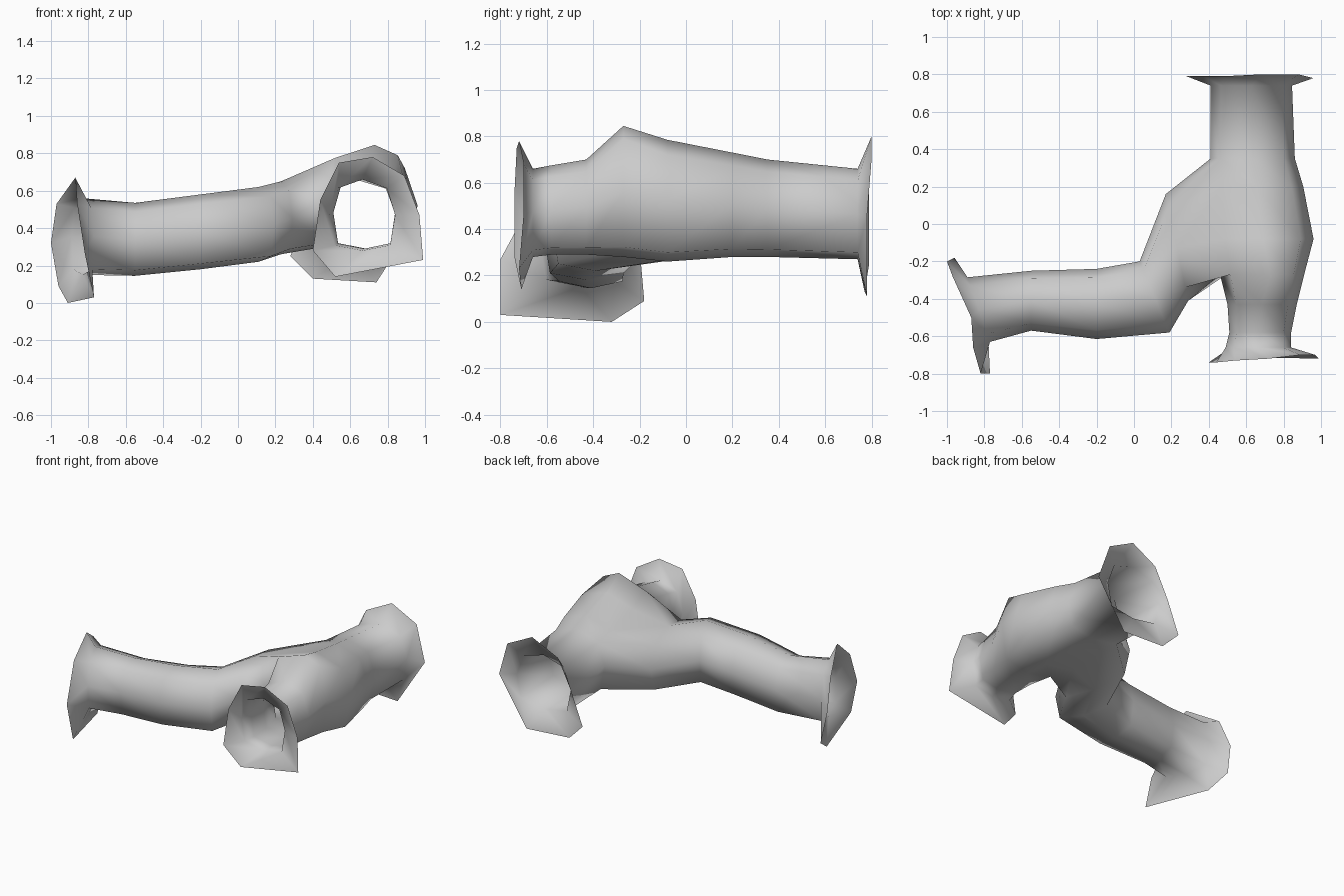
import bpy, bmesh
from math import cos, sin, pi
from mathutils import Vector

if "Cube" in bpy.data.objects:
    bpy.data.objects.remove(bpy.data.objects["Cube"])

N = 8
bm = bmesh.new()


def ring(points):
    return [bm.verts.new(p) for p in points]


def oval(a, b, z0, z1):
    # eight-sided section from plan point b to a and z0 to z1, with fuller lower corners
    a, b = Vector((*a, 0)), Vector((*b, 0))
    mid, half = (a + b) / 2, (a - b) / 2
    zc, zr = (z0 + z1) / 2, (z1 - z0) / 2
    pts = []
    for i in range(N):
        t = 2 * pi * i / N
        k = 1.0 if i % 2 == 0 else (1.06 if i < 4 else 1.2)
        pts.append(mid + half * cos(t) * k + Vector((0, 0, zc + zr * sin(t) * k)))
    return pts


def loft(rings, skip=()):
    for r in range(len(rings) - 1):
        for i in range(N):
            if (r, i) not in skip:
                j = (i + 1) % N
                bm.faces.new((rings[r][i], rings[r][j], rings[r + 1][j], rings[r + 1][i]))


# main pipe: y, x min, x max, z min, z max
stations = [(-.66, .49, .84, .28, .66), (-.58, .51, .84, .29, .675),
            (-.43, .50, .87, .29, .70), (-.27, .46, .91, .28, .845),
            (-.08, .42, .96, .26, .785), (.20, .41, .905, .28, .73),
            (.35, .41, .86, .28, .70), (.74, .41, .845, .27, .66)]
front_lip = [(.97, -.70, .47), (.89, -.70, .68), (.72, -.72, .78), (.54, -.73, .75),
             (.44, -.74, .55), (.40, -.74, .28), (.52, -.71, .14), (.99, -.72, .23)]
back_lip = [(.96, .78, .45), (.88, .80, .70), (.68, .80, .80), (.48, .79, .70),
            (.37, .79, .48), (.28, .79, .25), (.40, .77, .13), (.74, .78, .11)]
main = [ring(front_lip)]
main += [ring(oval((x1, y), (x0, y), z0, z1)) for y, x0, x1, z0, z1 in stations]
main.append(ring(back_lip))
# raise the shoulder of the hump on the outer side
main[4][2].co.x, main[4][1].co.z = .73, .79
# leave a side opening where the branch joins
loft(main, skip={(r, i) for r in (4, 5, 6) for i in (3, 4)})
A, B, C, D = main[4:8]
upper, lower = [A[3], B[3], C[3], D[3]], [D[5], C[5], B[5], A[5]]

# bent branch pipe: front plan point, back plan point, z min, z max
sections = [((.29, -.41), (.17, .16), .26, .65), ((.19, -.58), (.03, -.20), .22, .62),
            ((-.20, -.615), (-.20, -.24), .18, .58), ((-.55, -.57), (-.55, -.25), .145, .535),
            ((-.77, -.63), (-.89, -.285), .15, .56)]
branch_lip = [(-.82, -.80, .27), (-.86, -.66, .53), (-.87, -.50, .67), (-.97, -.28, .53),
              (-1.0, -.20, .32), (-.96, -.18, .09), (-.91, -.32, .0), (-.77, -.80, .03)]
branch = [ring(oval(*s)) for s in sections] + [ring(branch_lip)]
loft(branch)

# collar joining the branch to the opening
R = branch[0]
hole = [A[4], *upper, D[4], *lower]
near = [R[i] for i in (0, 1, 2, 2, 3, 4, 5, 6, 6, 7)]
for i in range(10):
    j = (i + 1) % 10
    quad = [hole[i], hole[j], near[j], near[i]]
    bm.faces.new(list(dict.fromkeys(quad)))

bmesh.ops.delete(bm, geom=[v for v in bm.verts if not v.link_faces], context='VERTS')
bmesh.ops.recalc_face_normals(bm, faces=bm.faces[:])
mesh = bpy.data.meshes.new("pipe_junction")
bm.to_mesh(mesh)
bm.free()
mesh.shade_smooth()
pipe = bpy.data.objects.new("pipe_junction", mesh)
bpy.context.collection.objects.link(pipe)
